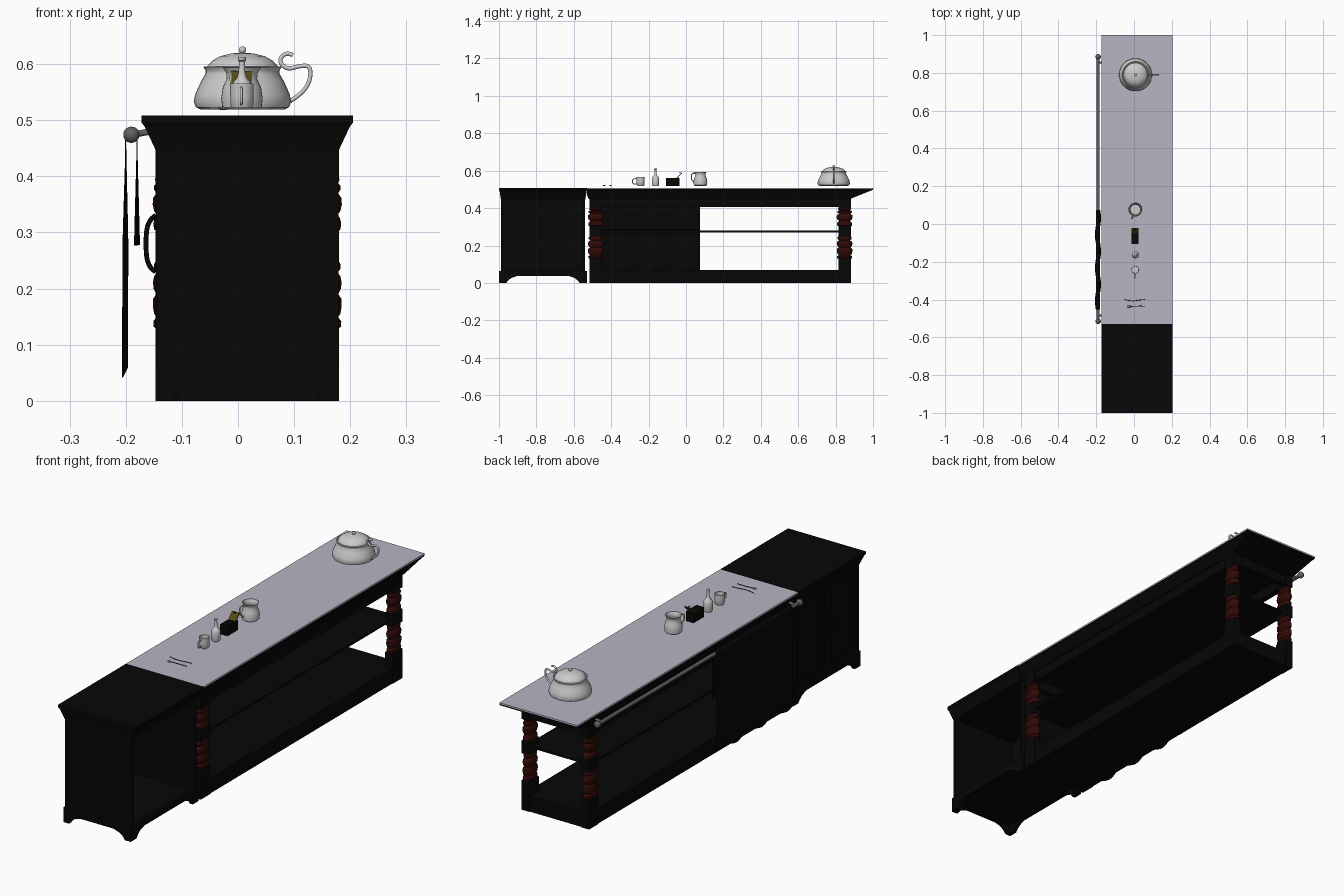
import bpy, bmesh, math
from mathutils import Vector

if "Cube" in bpy.data.objects:
    bpy.data.objects.remove(bpy.data.objects["Cube"])


def material(name, r, g, b):
    m = bpy.data.materials.new(name)
    m.diffuse_color = (r, g, b, 1)
    m.use_nodes = True
    m.node_tree.nodes["Principled BSDF"].inputs["Base Color"].default_value = m.diffuse_color
    return m


BLACK = material("black_wood", 0.002, 0.002, 0.002)
RED = material("dark_red_wood", 0.03, 0.003, 0.002)
STONE = material("pale_stone", 0.47, 0.46, 0.54)
STEEL = material("dark_steel", 0.12, 0.12, 0.13)
GOLD = material("old_gold", 0.09, 0.07, 0.006)


def finish(name, bm, mat=None, smooth=False):
    bmesh.ops.remove_doubles(bm, verts=bm.verts, dist=1e-6)
    bmesh.ops.recalc_face_normals(bm, faces=bm.faces)
    me = bpy.data.meshes.new(name)
    bm.to_mesh(me)
    bm.free()
    if smooth:
        me.shade_smooth()
        me.set_sharp_from_angle(angle=math.radians(40))
    if mat:
        me.materials.append(mat)
    ob = bpy.data.objects.new(name, me)
    bpy.context.collection.objects.link(ob)
    return ob


def loft(name, rings, mat=None, smooth=False):
    """Skin a list of equally long closed rings and cap both ends."""
    bm = bmesh.new()
    rs = [[bm.verts.new(p) for p in ring] for ring in rings]
    n = len(rs[0])
    for a, b in zip(rs, rs[1:]):
        for i in range(n):
            bm.faces.new((a[i], a[(i + 1) % n], b[(i + 1) % n], b[i]))
    bm.faces.new(rs[0])
    bm.faces.new(rs[-1])
    return finish(name, bm, mat, smooth)


def rect(x0, x1, y0, y1, z):
    return [(x0, y0, z), (x1, y0, z), (x1, y1, z), (x0, y1, z)]


def box(name, x0, x1, y0, y1, z0, z1, mat=BLACK):
    return loft(name, [rect(x0, x1, y0, y1, z0), rect(x0, x1, y0, y1, z1)], mat)


def lathe(name, x, y, profile, mat=None, n=32, flat=1.0):
    """Round body from (radius, z) pairs; flat squeezes it along x."""
    rings = [[(x + flat * max(r, 1e-4) * math.cos(2 * math.pi * i / n),
               y + max(r, 1e-4) * math.sin(2 * math.pi * i / n), z) for i in range(n)]
             for r, z in profile]
    return loft(name, rings, mat, True)


def tube(name, pts, r, mat=None):
    cu = bpy.data.curves.new(name, 'CURVE')
    cu.dimensions = '3D'
    cu.bevel_depth = r
    cu.bevel_resolution = 3
    cu.use_fill_caps = True
    cu.resolution_u = 6
    sp = cu.splines.new('NURBS')
    sp.points.add(len(pts) - 1)
    for p, co in zip(sp.points, pts):
        p.co = (*co, 1)
    sp.use_endpoint_u = True
    sp.order_u = 3
    if mat:
        cu.materials.append(mat)
    ob = bpy.data.objects.new(name, cu)
    bpy.context.collection.objects.link(ob)
    return ob


def ball(name, co, r, mat=None, scale=(1, 1, 1)):
    bm = bmesh.new()
    bmesh.ops.create_uvsphere(bm, u_segments=20, v_segments=12, radius=r)
    for v in bm.verts:
        v.co = Vector(a * s for a, s in zip(v.co, scale)) + Vector(co)
    return finish(name, bm, mat, True)


X0, X1 = -0.147, 0.18      # carcass sides
T0, T1 = -0.172, 0.205     # worktop sides

# Worktop with sloped moulding
loft("counter_moulding", [rect(X0, X1, -0.52, 0.88, 0.45), rect(X0 - .005, X1 + .005, -0.525, 0.9, 0.458),
                          rect(T0 + .004, T1 - .004, -0.53, 0.985, 0.492),
                          rect(T0, T1, -0.53, 1.0, 0.497), rect(T0, T1, -0.53, 1.0, 0.502)], BLACK)
box("counter_slab", T0, T1, -0.53, 1.0, 0.502, 0.508, STONE)

# Apron rails
for nm, a in (("left", (X0 + .005, X0 + .03, -.5, .86)), ("right", (X1 - .03, X1 - .005, -.5, .86)),
              ("front", (X0 + .03, X1 - .03, -.515, -.49)), ("back", (X0 + .03, X1 - .03, .85, .875))):
    box("apron_" + nm, *a, 0.405, 0.452)

# Shelves
box("middle_shelf", X0 + .01, X1 - .01, -0.5, 0.86, 0.27, 0.279)
box("bottom_shelf", X0 + .003, X1 - .003, -0.51, 0.878, 0.0, 0.068)

# Turned legs, shallower in x than in y
H, FLAT = 0.0335, 0.54
HX = H * FLAT
upper = [(.026, .30), (.039, .306), (.04, .318), (.036, .326), (.028, .331), (.038, .338), (.043, .35),
         (.041, .362), (.03, .37), (.038, .376), (.039, .383), (.029, .388), (.036, .394), (.03, .402)]
lower = [(.03, .128), (.04, .132), (.041, .142), (.03, .149), (.038, .155), (.042, .168), (.041, .182),
         (.031, .19), (.04, .2), (.042, .212), (.038, .222), (.029, .228), (.038, .235), (.038, .243), (.03, .252)]
for sx, cx in (("left", X0 + HX), ("right", X1 - HX)):
    for sy, cy in (("front", -0.482), ("back", 0.848)):
        nm = f"{sy}_{sx}_leg_"
        for part, z0, z1 in (("foot", 0, .13), ("block", .248, .304), ("head", .398, .452)):
            box(nm + part, cx - HX, cx + HX, cy - H, cy + H, z0, z1)
        lathe(nm + "upper_turning", cx, cy, upper, RED, flat=FLAT)
        lathe(nm + "lower_turning", cx, cy, lower, RED, flat=FLAT)

# End cabinet: hollow, open towards +x, doors towards -x
box("cabinet_front_panel", X0 + .001, X1 - .001, -0.99, -0.978, 0.04, 0.452)
box("cabinet_back_panel", X0 + .012, X1 - .004, -0.55, -0.54, 0.04, 0.452)
box("cabinet_floor", X0 + .012, X1 - .004, -0.978, -0.55, 0.04, 0.05)
loft("cabinet_top", [rect(X0, X1, -0.99, -0.538, 0.447), rect(T0 + .006, T1 - .006, -0.996, -0.532, 0.488),
                     rect(T0, T1, -1, -0.53, 0.496), rect(T0, T1, -1, -0.53, 0.508)], BLACK)


def skirt(name, a, b, place, foot=.04):
    """Arched plinth board from a to b; place(u, z, side) gives the point."""
    half = [(foot, 0), (foot + .008, .012), (foot + .025, .026), (foot + .055, .036)]
    arch = [(a + u, z) for u, z in half] + [(b - u, z) for u, z in reversed(half)]
    outline = [(a, .065), (a, 0)] + arch + [(b, 0), (b, .065)]
    loft(name, [[place(u, z, s) for u, z in outline] for s in (0, 1)], BLACK)


skirt("left_skirt", -1, -.53, lambda u, z, s: (X0 + .014 * s, u, z))
skirt("right_skirt", -1, -.53, lambda u, z, s: (X1 - .014 * s, u, z))
skirt("front_skirt", X0, X1, lambda u, z, s: (u, -1 + .014 * s, z), .028)
skirt("back_skirt", X0, X1, lambda u, z, s: (u, -.53 - .014 * s, z), .028)

# Framed doors with pulls
for nm, y0, y1 in (("front", -.978, -.77), ("back", -.77, -.545)):
    box(nm + "_door_panel", X0 + .005, X0 + .011, y0, y1, .06, .45)
    for y in (y0, y1 - .022):
        box(nm + "_door_stile", X0, X0 + .006, y, y + .022, .065, .45)
    for z in (.065, .42):
        box(nm + "_door_rail", X0, X0 + .006, y0 + .022, y1 - .022, z, z + .03)
for y in (-.79, -.745):
    tube("door_pull", [(X0, y, .33), (X0 - .014, y, .322), (X0 - .018, y, .28),
                       (X0 - .014, y, .238), (X0, y, .23)], .0045, BLACK)

# Towel rail
RX, RZ = -0.19, 0.474
tube("towel_rail", [(RX, -.52, RZ), (RX, .89, RZ)], .008, STEEL)
for y, s in ((-.515, 1), (.885, -1)):
    ball("rail_end", (RX, y, RZ), .0145, STEEL)
    tube("rail_bracket", [(RX, y + s * .03, RZ), (-.155, y + s * .03, RZ + .006)], .006, STEEL)

# Draped cloth over the rail
bm = bmesh.new()
path = [(-.180, .277 + .173 * i / 8) for i in range(9)]
path += [(RX + .0105 * math.cos(a), RZ + .0105 * math.sin(a)) for a in (0, .6, 1.2, 1.9, 2.5, 3.14)]
path += [(-.2 - .0015 * i / 14, .44 - .39 * i / 14) for i in range(15)]
rows = []
for j in range(61):
    t = j / 60
    wave = math.sin(t * 6 * math.pi)
    row = []
    for x, z in path:
        drop = max(0, min(1, (.45 - z) / .4))
        amp = .0045 * min(1, drop * 2.4)
        row.append(bm.verts.new((x + amp * wave, .075 - .527 * t, z + .009 * wave * drop ** 3)))
    rows.append(row)
for a, b in zip(rows, rows[1:]):
    for i in range(len(path) - 1):
        bm.faces.new((a[i], a[i + 1], b[i + 1], b[i]))
cloth = finish("hanging_cloth", bm, BLACK, True)
mod = cloth.modifiers.new("thickness", 'SOLIDIFY')
mod.thickness = .0015
mod.offset = 0

# Large lidded pot
CX, B = 0.008, 0.519
lathe("pot_body", CX, .79, [(0, B), (.075, B), (.083, B + .004), (.087, B + .014), (.084, B + .028), (.074, B + .05),
                            (.066, B + .064), (.066, B + .07), (.07, B + .076), (.066, B + .077), (.06, B + .07), (0, B + .07)])
lathe("pot_lid", CX, .79, [(0, .592), (.063, .592), (.062, .597), (.054, .606), (.04, .614), (.02, .619), (.005, .62), (.004, .622), (0, .622)])
ball("pot_knob", (CX, .79, .625), .0065)
tube("pot_handle", [(.085, .79, .53), (.105, .79, .54), (.128, .79, .565), (.13, .79, .597), (.11, .79, .597),
                    (.088, .79, .59), (.072, .79, .605), (.085, .79, .622), (.098, .79, .616)], .004)


def vessel(name, y, profile):
    return lathe(name, 0.007, y, [(0, B)] + [(r, B + h) for r, h in profile])


# Jug
vessel("jug", .077, [(.03, 0), (.035, .004), (.037, .02), (.034, .04), (.027, .055), (.028, .066), (.034, .075),
                     (.031, .075), (.025, .064), (.025, .055), (.032, .04), (.034, .02), (.03, .006), (0, .006)])
tube("jug_handle", [(-.003, .052, .585), (-.012, .032, .59), (-.012, .028, .565), (-.008, .03, .55), (-.004, .044, .537)], .003)

# Tin with raised lid
box("tin_box", -.012, .024, -.107, -.035, B, .562)
loft("tin_lid", [rect(-.012, .024, -.05, -.044, .562), rect(-.012, .024, -.026, -.02, .588)], GOLD)
tube("tin_clasp", [(.006, -.022, .584), (.006, -.028, .592), (.006, -.036, .588)], .002, BLACK)

# Bottle
vessel("bottle", -.163, [(.017, 0), (.019, .004), (.019, .04), (.016, .048), (.009, .056), (.006, .066),
                         (.005, .086), (.007, .088), (.007, .094), (0, .094)])

# Cup
vessel("cup", -.243, [(.017, 0), (.02, .004), (.021, .025), (.021, .046), (.019, .046), (.018, .006), (0, .006)])
tube("cup_handle", [(.006, -.262, .557), (.006, -.283, .559), (.006, -.287, .54), (.006, -.283, .527), (.006, -.262, .529)], .0025)

# Cutlery
Z = .521
tube("knife", [(-.05, -.4, Z), (-.03, -.405, Z), (0, -.408, Z), (.03, -.402, Z), (.057, -.4, Z)], .002, STEEL)
tube("spoon_handle", [(-.02, -.437, Z), (.01, -.434, Z), (.057, -.435, Z)], .002, STEEL)
ball("spoon_bowl", (-.026, -.437, Z), .01, STEEL, (1, .65, .3))
